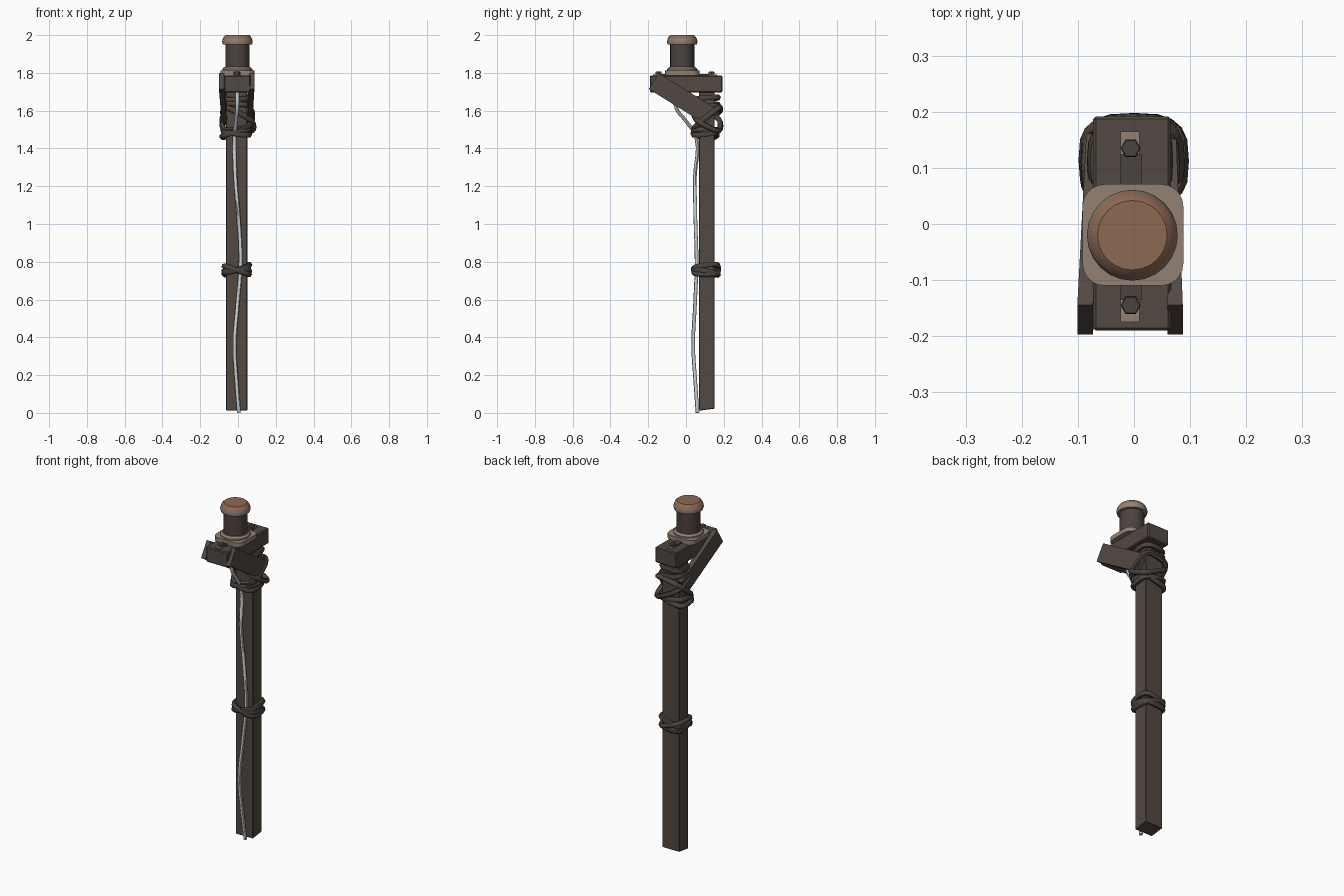
import bpy, bmesh, math
from mathutils import Vector

if "Cube" in bpy.data.objects:
    bpy.data.objects.remove(bpy.data.objects["Cube"])


def mat(name, col):
    m = bpy.data.materials.new(name)
    m.diffuse_color = (*col, 1)
    m.use_nodes = True
    m.node_tree.nodes["Principled BSDF"].inputs["Base Color"].default_value = m.diffuse_color
    return m


WOOD = mat("dark wood", (0.085, 0.066, 0.054))
ROPE = mat("dark rope", (0.072, 0.058, 0.049))
BODY = mat("dark metal", (0.070, 0.056, 0.048))
TAN = mat("tan metal", (0.29, 0.222, 0.175))
COPPER = mat("copper lens", (0.27, 0.14, 0.088))
WIRE = mat("pale grey wire", (0.60, 0.64, 0.66))


def make(name, bm, *mats):
    bmesh.ops.recalc_face_normals(bm, faces=bm.faces)
    me = bpy.data.meshes.new(name)
    bm.to_mesh(me)
    bm.free()
    ob = bpy.data.objects.new(name, me)
    bpy.context.collection.objects.link(ob)
    for m in mats:
        me.materials.append(m)
    return ob


def smooth(ob, angle=35):
    bpy.ops.object.select_all(action='DESELECT')
    ob.select_set(True)
    bpy.context.view_layer.objects.active = ob
    bpy.ops.object.shade_smooth_by_angle(angle=math.radians(angle))


def box(name, lo, hi, m, bevel=0.0):
    lo, hi = Vector(lo), Vector(hi)
    bm = bmesh.new()
    bmesh.ops.create_cube(bm, size=1)
    for v in bm.verts:
        v.co = (lo + hi) / 2 + v.co * (hi - lo)
    if bevel:
        bmesh.ops.bevel(bm, geom=bm.edges[:], offset=bevel, segments=1, affect='EDGES')
    return make(name, bm, m)


def lathe(name, profile, centre, m, sides=24):
    bm = bmesh.new()
    rings = [[bm.verts.new((centre[0] + r * math.cos(math.tau * i / sides),
                            centre[1] + r * math.sin(math.tau * i / sides), z))
              for i in range(sides)] for r, z in profile]
    for a, b in zip(rings, rings[1:]):
        for i in range(sides):
            j = (i + 1) % sides
            bm.faces.new((a[i], a[j], b[j], b[i]))
    bm.faces.new(rings[0])
    bm.faces.new(rings[-1])
    return make(name, bm, m)


def tube(name, pts, radius, m, cyclic=False):
    cu = bpy.data.curves.new(name, 'CURVE')
    cu.dimensions = '3D'
    cu.bevel_depth = radius
    cu.bevel_resolution = 1
    cu.resolution_u = 4
    cu.use_fill_caps = True
    if cyclic:
        sp = cu.splines.new('POLY')
        sp.points.add(len(pts) - 1)
        for p, c in zip(sp.points, pts):
            p.co = (*c, 1)
        sp.use_cyclic_u = True
    else:
        sp = cu.splines.new('BEZIER')
        sp.bezier_points.add(len(pts) - 1)
        for p, c in zip(sp.bezier_points, pts):
            p.co = c
            p.handle_left_type = p.handle_right_type = 'AUTO'
    cu.materials.append(m)
    ob = bpy.data.objects.new(name, cu)
    bpy.context.collection.objects.link(ob)
    bpy.ops.object.select_all(action='DESELECT')
    ob.select_set(True)
    bpy.context.view_layer.objects.active = ob
    bpy.ops.object.convert(target='MESH')
    smooth(bpy.context.object, 60)


def rope_loop(name, z, hx, hy, tilt_x=0, tilt_y=0, cx=-0.007, cy=0.108, r=0.015):
    pts = []
    for i in range(20):
        a = math.tau * i / 20
        c, s = math.cos(a), math.sin(a)
        x = math.copysign(abs(c) ** 0.6, c)
        y = math.copysign(abs(s) ** 0.6, s)
        pts.append((cx + hx * x, cy + hy * y, z + tilt_x * x + tilt_y * y))
    tube(name, pts, r, ROPE, True)


# Post, with a slightly uneven foot
post = box("post", (-0.063, 0.068, 0.012), (0.049, 0.152, 1.70), WOOD, 0.003)
for v in post.data.vertices:
    if v.co.z < 0.1 and v.co.y > 0.11:
        v.co.z += 0.010

# Cross beam
box("cross_beam", (-0.073, -0.19, 1.697), (0.066, 0.192, 1.787), WOOD, 0.005)

# Diagonal braces on both sides, leaning in towards the post
start, end = Vector((-0.171, 1.757)), Vector((0.135, 1.567))
d = (end - start).normalized()
n = Vector((-d.y, d.x)) * 0.05
for side, x0, x1, lean in (("left", -0.101, -0.073, 0.016), ("right", 0.060, 0.087, -0.012)):
    bm = bmesh.new()
    quad = [(start - n, 0), (end - n, lean), (end + n, lean), (start + n, 0)]
    a = [bm.verts.new((x0 + k, p.x, p.y)) for p, k in quad]
    b = [bm.verts.new((x1 + k, p.x, p.y)) for p, k in quad]
    bm.faces.new(a)
    bm.faces.new(b)
    for i in range(4):
        j = (i + 1) % 4
        bm.faces.new((a[i], a[j], b[j], b[i]))
    make("brace_" + side, bm, WOOD)

# Lamp base plate with rounded corners
base = box("lamp_base_plate", (-0.092, -0.11, 1.787), (0.088, 0.071, 1.812), TAN)
bm = bmesh.new()
bm.from_mesh(base.data)
upright = [e for e in bm.edges if abs(e.verts[0].co.z - e.verts[1].co.z) > 0.01]
bmesh.ops.bevel(bm, geom=upright, offset=0.04, segments=5, profile=0.5, affect='EDGES')
bm.to_mesh(base.data)
bm.free()

# Lamp body, collar, cap and domed lens
C = (-0.003, -0.02)
smooth(lathe("lamp_collar", [(0.08, 1.81), (0.08, 1.82), (0.07, 1.83)], C, TAN))
smooth(lathe("lamp_body", [(0.064, 1.81), (0.064, 1.96)], C, BODY))
smooth(lathe("lamp_cap", [(0.066, 1.95), (0.077, 1.951), (0.081, 1.966),
                          (0.077, 1.981)], C, TAN))
smooth(lathe("lamp_lens", [(0.077, 1.981), (0.071, 1.992), (0.062, 2.0)], C, COPPER))

# Fixing tabs with tan ends, and hex bolts on the beam
for side, y0, y1, yb, e0, e1 in (("back", 0.07, 0.125, 0.135, 0.125, 0.165),
                                 ("front", -0.135, -0.11, -0.145, -0.175, -0.135)):
    box("tab_" + side, (-0.024, y0, 1.785), (0.013, y1, 1.794), BODY)
    box("tab_end_" + side, (-0.024, e0, 1.785), (0.010, e1, 1.791), TAN)
    lathe("bolt_" + side, [(0.018, 1.788), (0.018, 1.804), (0.016, 1.807)],
          (-0.006, yb), BODY, 6)

# Rope lashings: middle of the post, then the joint at the top
rope_loop("middle_rope_a", 0.765, 0.068, 0.064, 0.018, 0.008, cy=0.106)
rope_loop("middle_rope_b", 0.755, 0.066, 0.066, -0.022, 0.0, cy=0.106)
rope_loop("middle_rope_c", 0.745, 0.067, 0.064, 0.006, -0.012, cy=0.106)
rope_loop("lower_rope_a", 1.480, 0.072, 0.062, 0.018, -0.006, -0.012, 0.102)
rope_loop("lower_rope_b", 1.485, 0.070, 0.064, -0.010, 0.008, -0.010, 0.102)
rope_loop("cross_rope_a", 1.555, 0.080, 0.070, 0.015, 0.055, -0.004, 0.113)
rope_loop("cross_rope_b", 1.555, 0.082, 0.070, -0.040, -0.035, 0.001, 0.113)
rope_loop("upper_rope_a", 1.665, 0.062, 0.058, 0.004, 0.005, cy=0.112)
rope_loop("upper_rope_b", 1.632, 0.062, 0.060, -0.006, -0.004, cy=0.112)

# Pale wire down the front of the post and up into the beam
path = [(0.005, 0.061, 0.001), (-0.008, 0.049, 0.17), (-0.018, 0.038, 0.36),
        (-0.002, 0.048, 0.58), (0.014, 0.056, 0.80), (0.004, 0.050, 1.02),
        (-0.014, 0.047, 1.25), (-0.018, 0.054, 1.46), (-0.010, 0.0, 1.545),
        (-0.004, -0.050, 1.61), (-0.003, -0.062, 1.72)]
tube("wire", path, 0.010, WIRE)
